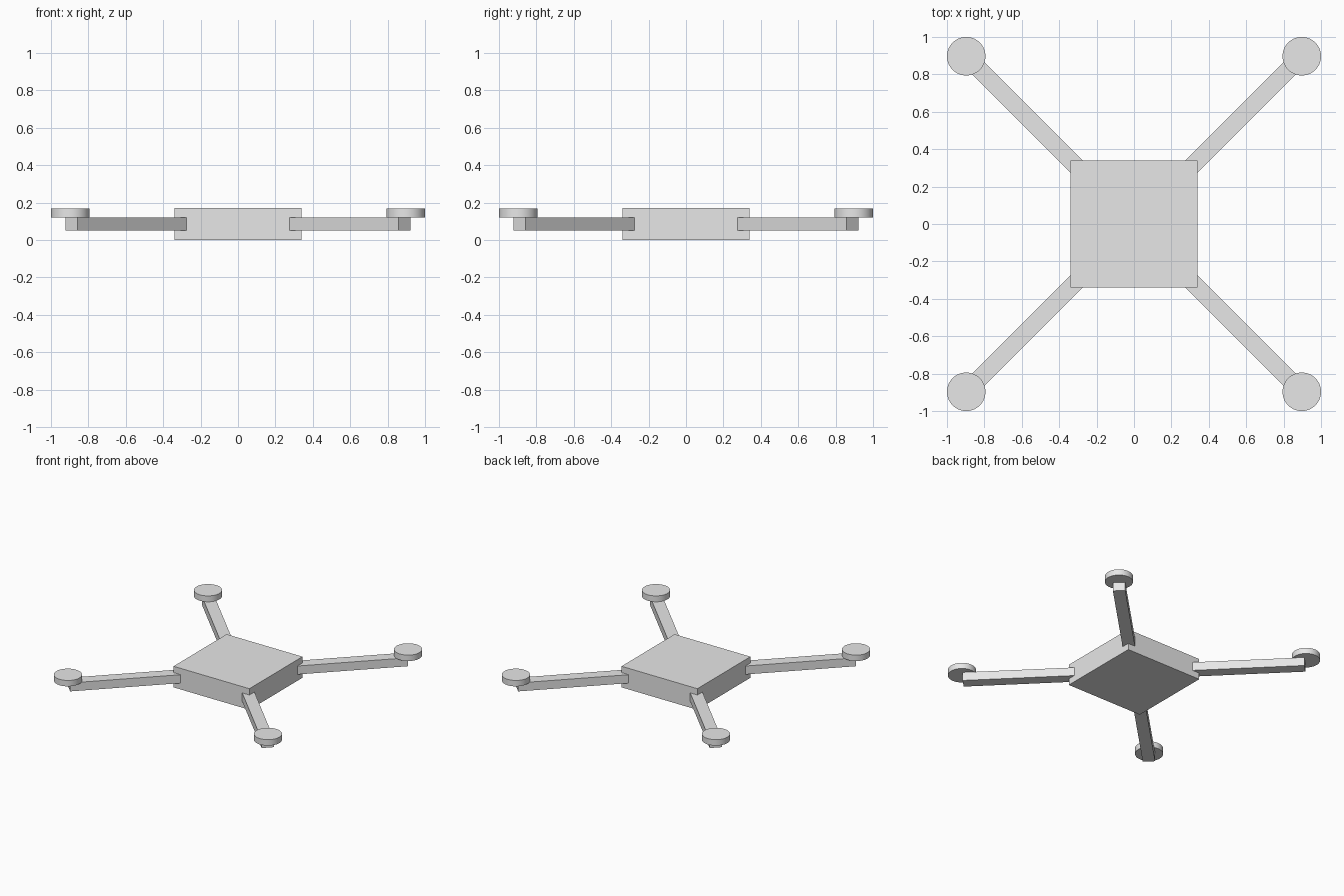
import bpy
import math

cube = bpy.data.objects.get("Cube")
if cube:
    bpy.data.objects.remove(cube, do_unlink=True)

grey = bpy.data.materials.new("light_grey")
grey.use_nodes = True
grey.diffuse_color = (0.8, 0.8, 0.8, 1)
grey.node_tree.nodes["Principled BSDF"].inputs["Base Color"].default_value = (0.8, 0.8, 0.8, 1)

BODY_WIDTH, BODY_HEIGHT = 0.68, 0.171
ARM_WIDTH, ARM_HEIGHT = 0.091, 0.0685
ARM_START, ARM_END = 0.3, 1.26
MOTOR_RADIUS, MOTOR_HEIGHT = 0.103, 0.048
MOTOR_OFFSET = 1 - MOTOR_RADIUS


def finish(name):
    obj = bpy.context.object
    obj.name = name
    obj.data.materials.append(grey)
    return obj


def box(name, size, location, turn=0):
    bpy.ops.mesh.primitive_cube_add(size=1, location=location, rotation=(0, 0, turn))
    obj = finish(name)
    obj.scale = size
    bpy.ops.object.transform_apply(location=False, rotation=False, scale=True)


# Central body
mid = BODY_HEIGHT / 2
box("body", (BODY_WIDTH, BODY_WIDTH, BODY_HEIGHT), (0, 0, mid))

# Diagonal arms, each carrying a round motor on its tip
corners = {"back_left": (1, 1), "back_right": (-1, 1),
           "front_right": (-1, -1), "front_left": (1, -1)}
for corner, (sx, sy) in corners.items():
    turn = math.atan2(sy, sx)
    reach = (ARM_START + ARM_END) / 2
    box(corner + "_arm", (ARM_END - ARM_START, ARM_WIDTH, ARM_HEIGHT),
        (reach * math.cos(turn), reach * math.sin(turn), mid), turn)

    motor_z = mid + ARM_HEIGHT / 2 + MOTOR_HEIGHT / 2
    bpy.ops.mesh.primitive_cylinder_add(
        vertices=64, radius=MOTOR_RADIUS, depth=MOTOR_HEIGHT,
        location=(sx * MOTOR_OFFSET, sy * MOTOR_OFFSET, motor_z))
    finish(corner + "_motor")
    bpy.ops.object.shade_smooth_by_angle()
